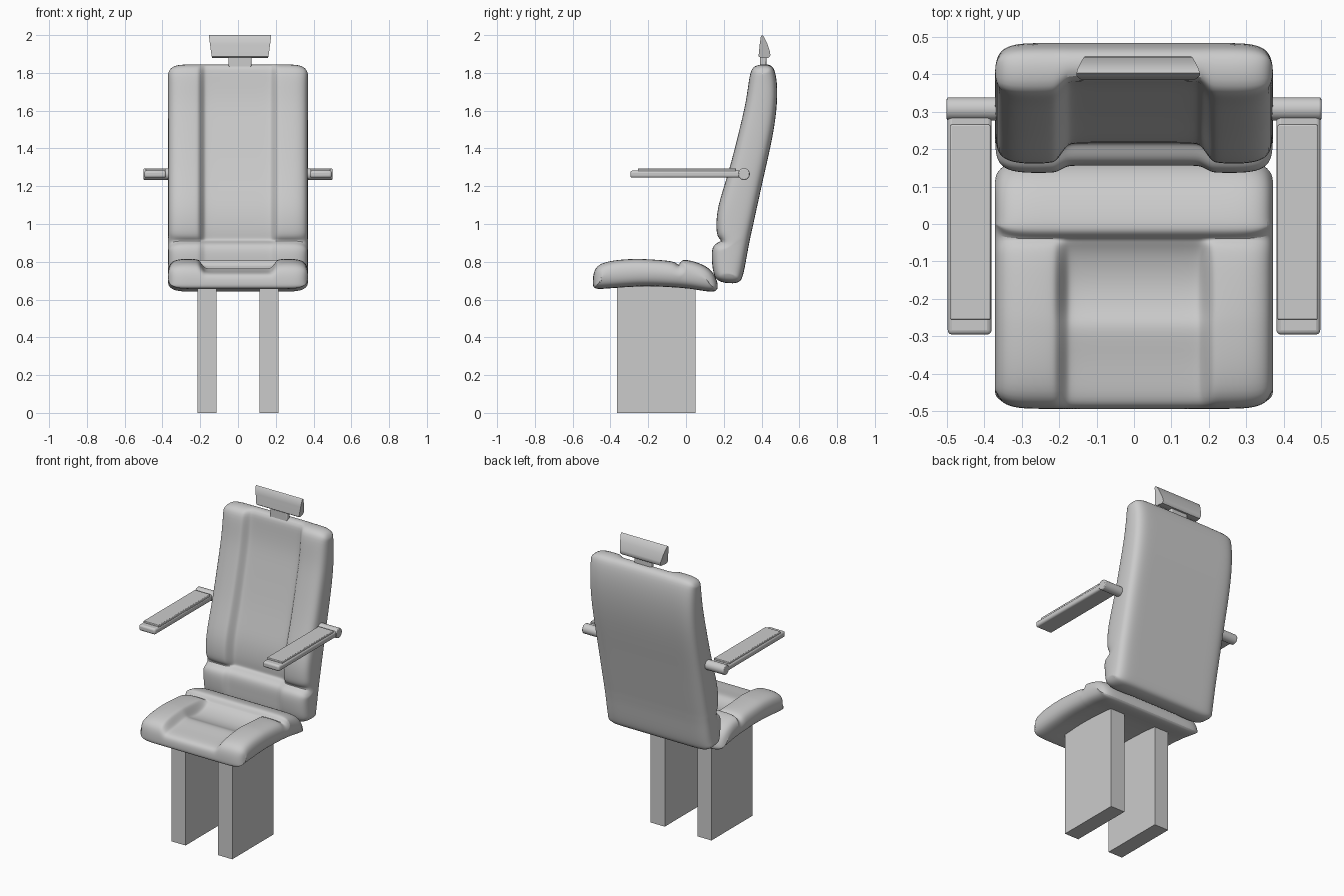
import bpy, bmesh
from mathutils import Vector

if "Cube" in bpy.data.objects:
    bpy.data.objects.remove(bpy.data.objects["Cube"])

# half cross-section across the width: x, recess weight, edge inset
SECTIONS = [(0, 1, 0), (0.10, 1, 0), (0.165, 1, 0), (0.18, 0.9, 0), (0.205, 0.15, 0),
            (0.22, 0.03, 0), (0.28, 0, 0), (0.325, 0, 0.004), (0.358, 0, 0.02), (0.371, 0, 0.055)]


def finish(name, bm, angle=40):
    bmesh.ops.recalc_face_normals(bm, faces=bm.faces)
    me = bpy.data.meshes.new(name)
    bm.to_mesh(me)
    bm.free()
    ob = bpy.data.objects.new(name, me)
    bpy.context.collection.objects.link(ob)
    bpy.context.view_layer.objects.active = ob
    for o in bpy.context.selected_objects:
        o.select_set(False)
    ob.select_set(True)
    if angle:
        bpy.ops.object.shade_smooth_by_angle(angle=angle * 3.14159 / 180)
    return ob


def cushion(name, profile, direction):
    """Loft a (y, z, recess) side profile across the width, rounding both ends."""
    pts = [Vector((p[0], p[1])) for p in profile]
    n = len(pts)
    area = sum(pts[i].x * pts[(i + 1) % n].y - pts[(i + 1) % n].x * pts[i].y for i in range(n))
    sign = 1 if area > 0 else -1
    inward = []
    for i in range(n):
        t = (pts[(i + 1) % n] - pts[i - 1]).normalized()
        inward.append(Vector((-t.y, t.x)) * sign)
    rows = [(-x, w, d) for x, w, d in reversed(SECTIONS[1:])] + SECTIONS
    bm = bmesh.new()
    rings = []
    for x, w, d in rows:
        ring = []
        for i in range(n):
            q = pts[i] + inward[i] * d + Vector(direction) * profile[i][2] * w
            ring.append(bm.verts.new((x, q.x, q.y)))
        rings.append(ring)
    for a, b in zip(rings, rings[1:]):
        for i in range(n):
            j = (i + 1) % n
            bm.faces.new((a[i], a[j], b[j], b[i]))
    for r in (rings[0], rings[-1]):
        for i in range(n // 2 - 1):
            bm.faces.new((r[i], r[i + 1], r[n - 2 - i], r[n - 1 - i]))
    ob = finish(name, bm, 80)
    ob.modifiers.new("smooth", 'SUBSURF').levels = 2
    ob.modifiers["smooth"].render_levels = 2
    return ob


def box(name, x, y, z, bevel=0):
    bm = bmesh.new()
    bmesh.ops.create_cube(bm, size=1)
    for v in bm.verts:
        v.co = [lo + (c + 0.5) * (hi - lo) for c, (lo, hi) in zip(v.co, (x, y, z))]
    ob = finish(name, bm, 40 if bevel else 0)
    if bevel:
        m = ob.modifiers.new("bevel", 'BEVEL')
        m.width, m.segments = bevel, 3
    return ob


# seat cushion: top edge front to back, then underside back to front
cushion("seat", [
    (-0.494, 0.69, 0), (-0.490, 0.755, 0.025), (-0.455, 0.795, 0.05), (-0.36, 0.812, 0.06),
    (-0.27, 0.816, 0.045), (-0.24, 0.816, 0.065), (-0.16, 0.812, 0.075), (-0.08, 0.805, 0.05),
    (-0.05, 0.795, 0.02), (-0.04, 0.778, 0), (-0.025, 0.808, 0), (0.0, 0.812, 0),
    (0.07, 0.795, 0), (0.135, 0.76, 0), (0.167, 0.70, 0),
    (0.172, 0.645, 0), (0.13, 0.640, 0), (0.08, 0.648, 0), (0.02, 0.658, 0), (-0.03, 0.662, 0),
    (-0.04, 0.663, 0), (-0.05, 0.664, 0), (-0.09, 0.666, 0), (-0.16, 0.67, 0), (-0.24, 0.67, 0),
    (-0.28, 0.668, 0), (-0.36, 0.663, 0), (-0.42, 0.658, 0), (-0.475, 0.655, 0), (-0.492, 0.665, 0),
], (0, -1))

# backrest: front edge bottom to top, then rear top to bottom
cushion("backrest", [
    (0.18, 0.688, 0), (0.147, 0.72, 0.01), (0.137, 0.79, 0.02), (0.134, 0.86, 0.02),
    (0.15, 0.897, 0.02), (0.195, 0.910, 0.02), (0.168, 0.925, 0.05), (0.158, 0.97, 0.055),
    (0.163, 1.09, 0.06), (0.223, 1.26, 0.055), (0.29, 1.53, 0.05), (0.32, 1.66, 0.05),
    (0.335, 1.79, 0.045), (0.355, 1.845, 0.03),
    (0.45, 1.848, 0), (0.475, 1.81, 0), (0.488, 1.69, 0), (0.469, 1.50, 0), (0.413, 1.26, 0),
    (0.376, 1.09, 0), (0.352, 0.98, 0), (0.342, 0.935, 0), (0.338, 0.915, 0), (0.334, 0.895, 0),
    (0.327, 0.86, 0), (0.315, 0.79, 0), (0.30, 0.715, 0), (0.28, 0.682, 0),
], (1, 0))

# headrest: thin wedge, wider toward the top
bm = bmesh.new()
prof = [(0.384, 1.888), (0.395, 1.88), (0.437, 1.88), (0.447, 1.892), (0.445, 1.91),
        (0.430, 1.955), (0.412, 1.993), (0.403, 2.0), (0.396, 1.993), (0.390, 1.95)]
ends = [[bm.verts.new((0.011 + s * (0.147 + 0.15 * (z - 1.88) - 0.15 * (y - 0.40)), y, z))
         for y, z in prof] for s in (-1, 1)]
for i in range(len(prof)):
    j = (i + 1) % len(prof)
    bm.faces.new((ends[0][i], ends[0][j], ends[1][j], ends[1][i]))
for e in ends:
    bm.faces.new(e)
finish("headrest", bm, 50)
box("headrest_stem", (-0.05, 0.072), (0.392, 0.425), (1.80, 1.895), 0.008)

for s, side in ((-1, "left"), (1, "right")):
    def span(a, b):
        return tuple(sorted((s * a, s * b)))
    # armrest bar, pad and hinge
    box(side + "_armrest", span(0.38, 0.497), (-0.295, 0.305), (1.245, 1.283), 0.012)
    box(side + "_armrest_pad", span(0.383, 0.49), (-0.255, 0.265), (1.275, 1.294), 0.004)
    bm = bmesh.new()
    bmesh.ops.create_cone(bm, cap_ends=True, segments=32, radius1=0.031, radius2=0.031, depth=0.135)
    for v in bm.verts:
        v.co = (s * 0.4325 + v.co.z, 0.307 + v.co.x, 1.264 + v.co.y)
    hinge = finish(side + "_armrest_hinge", bm)
    m = hinge.modifiers.new("bevel", 'BEVEL')
    m.width, m.segments = 0.005, 2
    # slab leg
    box(side + "_leg", span(0.115, 0.215), (-0.365, 0.05), (0, 0.69))
